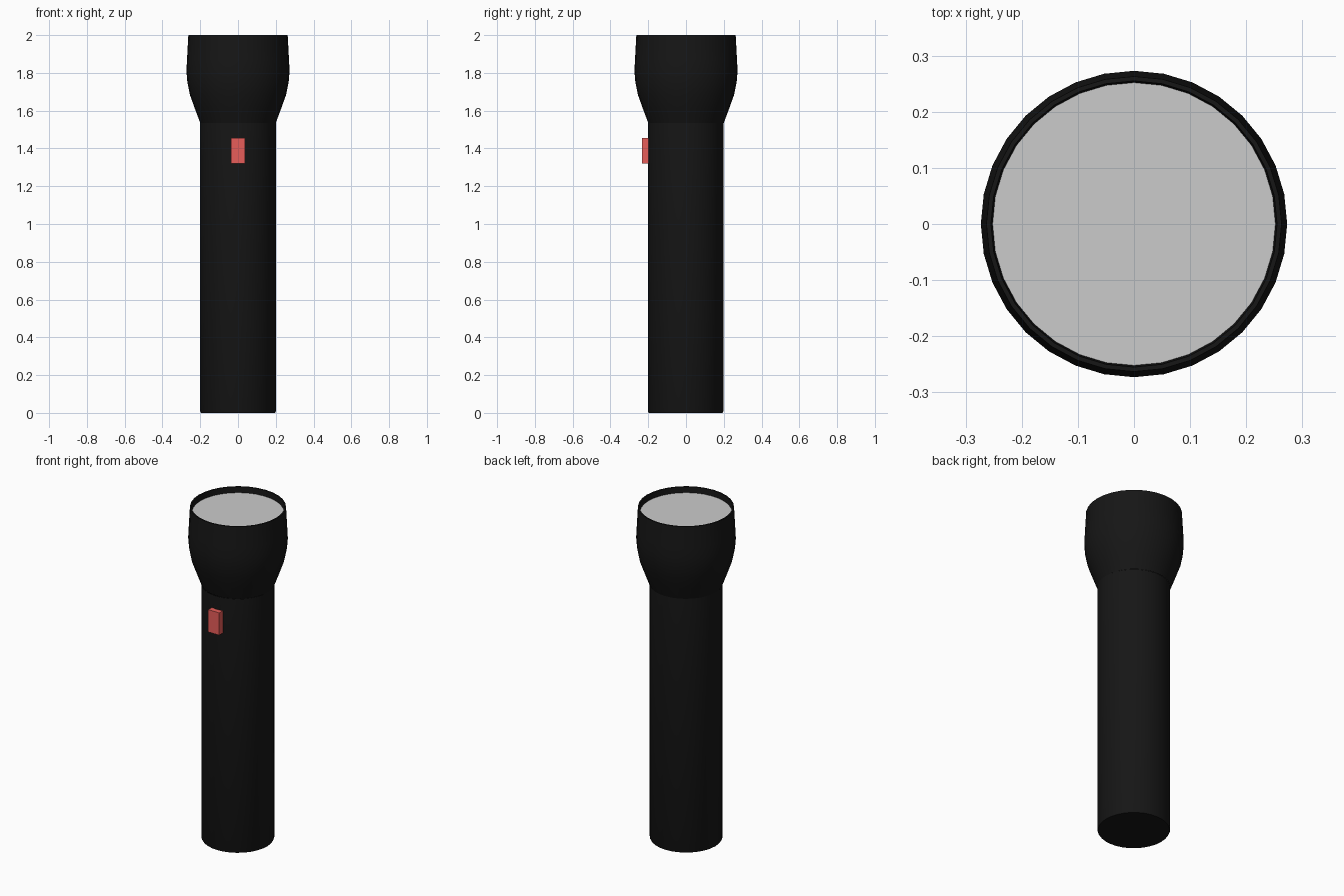
import bpy, bmesh, math

if "Cube" in bpy.data.objects:
    bpy.data.objects.remove(bpy.data.objects["Cube"])

SIDES = 32


def material(name, rgb):
    m = bpy.data.materials.new(name)
    m.diffuse_color = (*rgb, 1)
    m.use_nodes = True
    m.node_tree.nodes["Principled BSDF"].inputs["Base Color"].default_value = m.diffuse_color
    return m


def finish(name, bm, mat=None, smooth=True):
    bmesh.ops.remove_doubles(bm, verts=bm.verts, dist=1e-5)
    bmesh.ops.recalc_face_normals(bm, faces=bm.faces)
    me = bpy.data.meshes.new(name)
    bm.to_mesh(me)
    bm.free()
    ob = bpy.data.objects.new(name, me)
    bpy.context.collection.objects.link(ob)
    if mat:
        me.materials.append(mat)
    if smooth:
        bpy.ops.object.select_all(action='DESELECT')
        ob.select_set(True)
        bpy.context.view_layer.objects.active = ob
        bpy.ops.object.shade_smooth_by_angle(angle=math.radians(30))
    return ob


def lathe(name, profile, mat=None, y=0.0):
    """Spin (radius, z) points around the z axis."""
    bm = bmesh.new()
    verts = [bm.verts.new((r, 0, z)) for r, z in profile]
    edges = [bm.edges.new(p) for p in zip(verts, verts[1:])]
    bmesh.ops.spin(bm, geom=verts + edges, cent=(0, 0, 0), axis=(0, 0, 1),
                   angle=math.tau, steps=SIDES)
    bmesh.ops.translate(bm, vec=(0, y, 0), verts=bm.verts)
    return finish(name, bm, mat)


black = material("black_casing", (0.008, 0.008, 0.008))
red = material("red_switch", (0.8, 0.11, 0.1))

# Handle tube with a closed, slightly softened base
lathe("handle", [(0, 0), (0.196, 0), (0.2, 0.008), (0.2, 1.535)], black, y=-0.002)

# Flared head with a rim that turns inward down to the lens
lathe("head", [(0.2, 1.535), (0.228, 1.61), (0.255, 1.685), (0.268, 1.75),
               (0.273, 1.81), (0.270, 1.87), (0.263, 2.0), (0.255, 2.0),
               (0.252, 1.965)], black)

# Recessed flat lens
bm = bmesh.new()
bmesh.ops.create_circle(bm, cap_ends=True, segments=SIDES, radius=0.252)
lens = finish("lens", bm, smooth=False)
lens.location.z = 1.966

# Switch on the front of the handle
bm = bmesh.new()
bmesh.ops.create_cube(bm, size=1)
bmesh.ops.scale(bm, vec=(0.074, 0.042, 0.135), verts=bm.verts)
switch = finish("switch", bm, red, smooth=False)
switch.location = (0, -0.211, 1.388)
